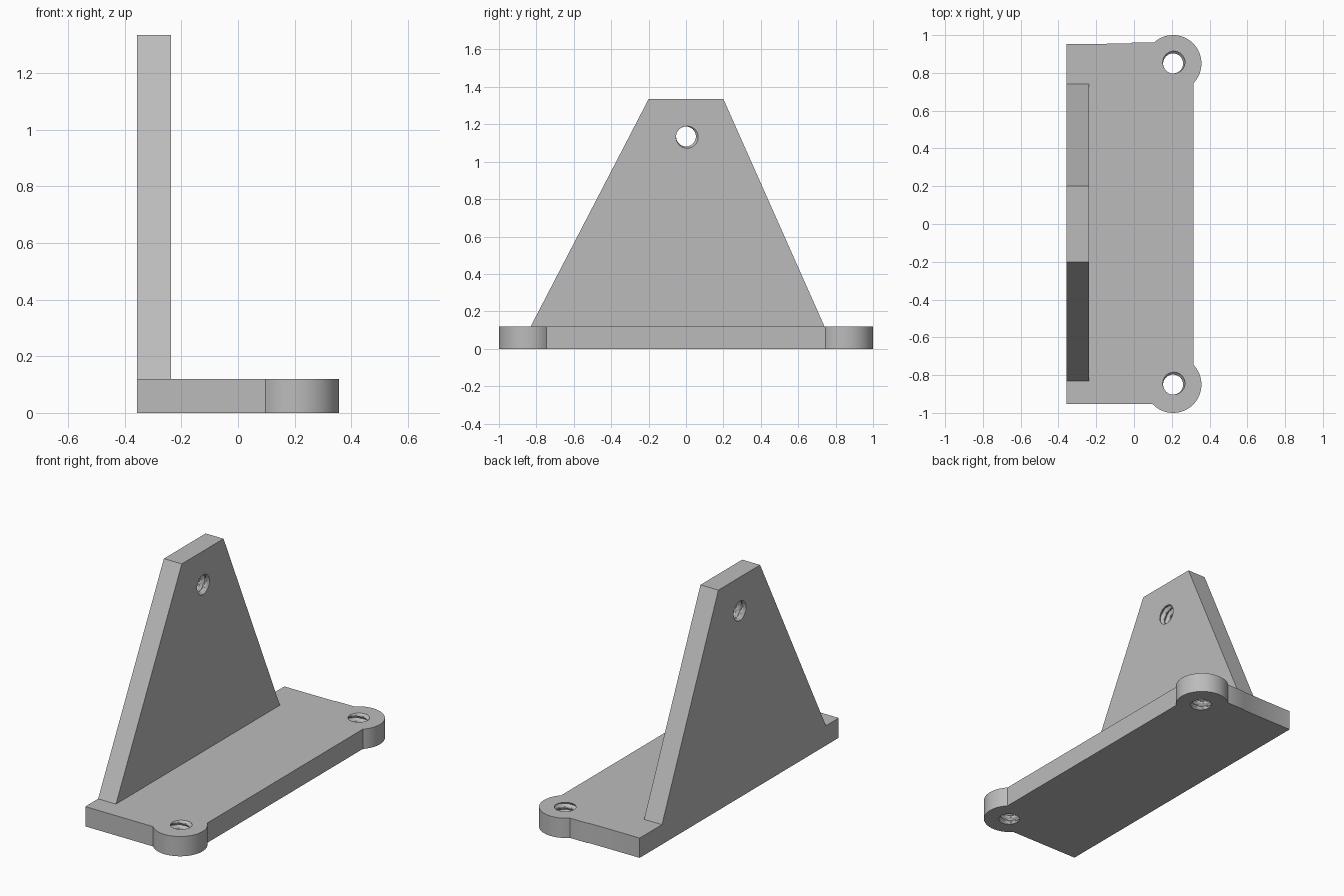
import bpy, bmesh, math
from mathutils import Matrix, Vector

cube = bpy.data.objects.get("Cube")
if cube:
    bpy.data.objects.remove(cube, do_unlink=True)

THICK = 0.12
BACK = -0.357
BOSS_X, BOSS_Y, BOSS_R = 0.207, 0.85, 0.15
EDGE_X = 0.315
HOLE_R, GROOVE, PITCH = 0.053, 0.014, 0.036

grey = bpy.data.materials.new("plain grey")
grey.use_nodes = True
grey.diffuse_color = (0.5, 0.5, 0.5, 1)
grey.node_tree.nodes["Principled BSDF"].inputs["Base Color"].default_value = (0.5, 0.5, 0.5, 1)


def make_object(name, bm):
    bmesh.ops.recalc_face_normals(bm, faces=bm.faces)
    mesh = bpy.data.meshes.new(name)
    bm.to_mesh(mesh)
    bm.free()
    mesh.materials.append(grey)
    obj = bpy.data.objects.new(name, mesh)
    bpy.context.collection.objects.link(obj)
    return obj


def extrude_outline(name, points, direction):
    bm = bmesh.new()
    face = bm.faces.new([bm.verts.new(p) for p in points])
    moved = bmesh.ops.extrude_face_region(bm, geom=[face], use_keep_orig=True)["geom"]
    verts = [v for v in moved if isinstance(v, bmesh.types.BMVert)]
    bmesh.ops.translate(bm, verts=verts, vec=direction)
    return make_object(name, bm)


def thread_cutter(center, rotation):
    """Capped rod whose radius follows a helical V thread."""
    bm = bmesh.new()
    sides, steps = 32, 8
    half = 0.5 * THICK + 0.02
    rows = round(2 * half / PITCH * steps)
    rings = []
    for i in range(rows + 1):
        z = -half + 2 * half * i / rows
        ring = []
        for j in range(sides):
            phase = (z / PITCH - j / sides) % 1
            wave = min(1, max(0, 1.6 * (1 - abs(2 * phase - 1)) - 0.4))
            r = HOLE_R + GROOVE * wave
            a = math.tau * j / sides
            ring.append(bm.verts.new((r * math.cos(a), r * math.sin(a), z)))
        rings.append(ring)
    for low, high in zip(rings, rings[1:]):
        for j in range(sides):
            k = (j + 1) % sides
            bm.faces.new((low[j], low[k], high[k], high[j]))
    bm.faces.new(rings[0][::-1])
    bm.faces.new(rings[-1])
    bmesh.ops.triangulate(bm, faces=bm.faces)
    bm.transform(Matrix.Translation(center) @ rotation)
    cutter = make_object("thread_cutter", bm)
    cutter.hide_render = True
    return cutter


def select_only(obj):
    bpy.ops.object.select_all(action="DESELECT")
    obj.select_set(True)
    bpy.context.view_layer.objects.active = obj


def drill(obj, center, rotation=Matrix.Identity(4)):
    cutter = thread_cutter(Vector(center), rotation)
    mod = obj.modifiers.new("threaded hole", "BOOLEAN")
    mod.operation = "DIFFERENCE"
    mod.solver = "EXACT"
    mod.object = cutter
    select_only(obj)
    bpy.ops.object.modifier_apply(modifier=mod.name)
    bpy.data.objects.remove(cutter, do_unlink=True)


def boss_arc(edge_y):
    """Outer arc of a corner boss, from the side edge round to the end edge."""
    start = -math.acos((EDGE_X - BOSS_X) / BOSS_R)
    end = math.pi - math.asin((edge_y - BOSS_Y) / BOSS_R)
    angles = [start + (end - start) * i / 40 for i in range(41)]
    return [(BOSS_X + BOSS_R * math.cos(a), BOSS_Y + BOSS_R * math.sin(a), 0) for a in angles]


# Base plate with two rounded corner bosses
front_arc = [(x, -y, z) for x, y, z in reversed(boss_arc(0.953))]
outline = [(BACK, -0.953, 0)] + front_arc + boss_arc(0.96)
outline += [(-0.01, 0.96, 0), (-0.02, 0.955, 0), (BACK, 0.953, 0)]
base = extrude_outline("base_plate", outline, (0, 0, THICK))
for side in (-1, 1):
    drill(base, (BOSS_X, side * BOSS_Y, THICK / 2))

# Tapered upright along the back edge
taper = [(-0.83, THICK), (0.74, THICK), (0.2, 1.335), (-0.2, 1.335)]
upright = extrude_outline("upright_plate", [(BACK, y, z) for y, z in taper], (THICK, 0, 0))
drill(upright, (BACK + THICK / 2, 0, 1.135), Matrix.Rotation(math.pi / 2, 4, "Y"))

# Smooth the rounded walls, keep the corners sharp
for part in (base, upright):
    select_only(part)
    bpy.ops.object.shade_smooth_by_angle(angle=math.radians(30))
